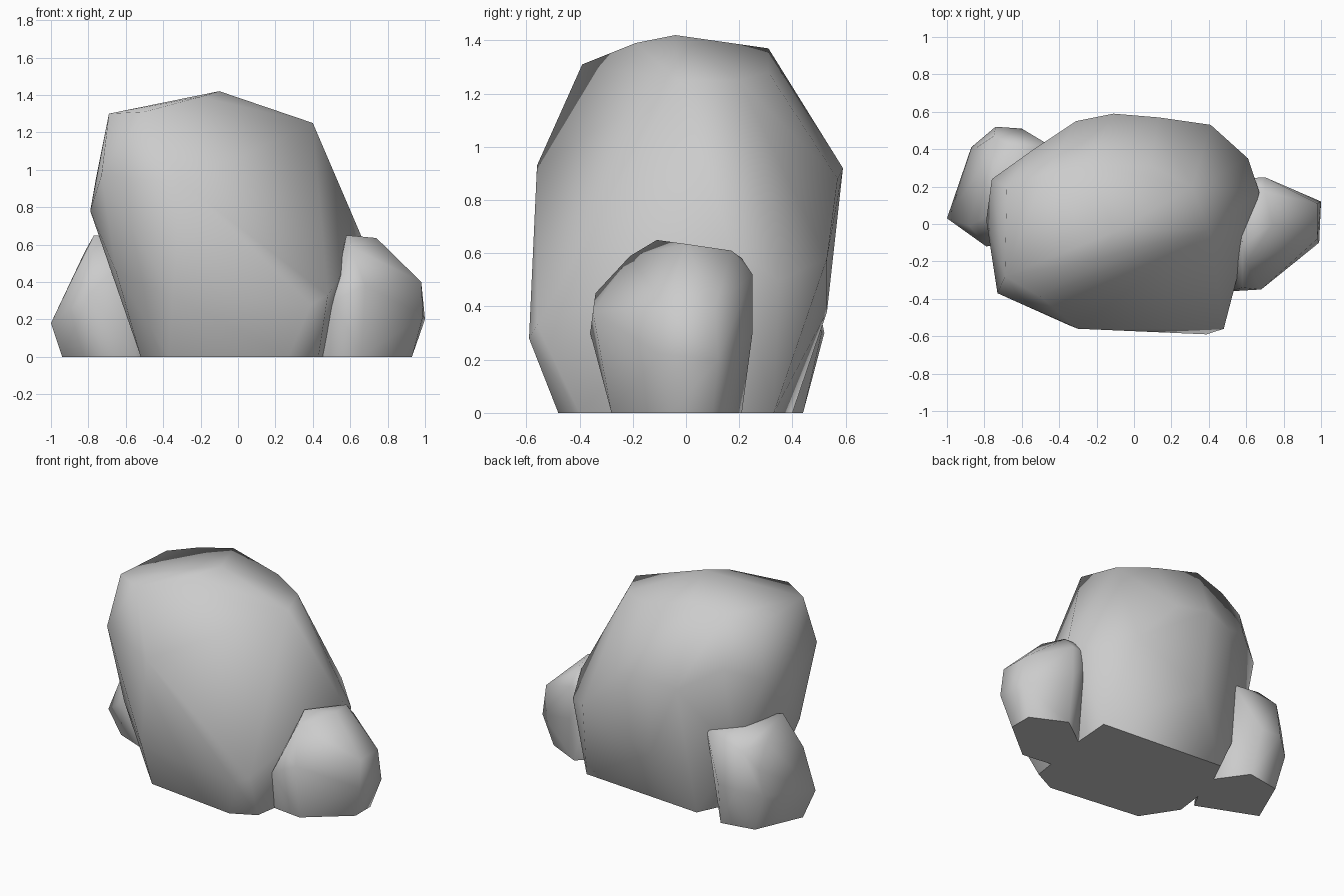
import bpy
import bmesh
import math
from mathutils import Vector

old = bpy.data.objects.get("Cube")
if old:
    bpy.data.objects.remove(old, do_unlink=True)

# Single stone colour
stone = bpy.data.materials.new("grey_stone")
stone.use_nodes = True
grey = (0.6, 0.6, 0.6, 1.0)
stone.diffuse_color = grey
stone.node_tree.nodes["Principled BSDF"].inputs["Base Color"].default_value = grey


def make_boulder(name, *rings):
    """Wrap a skin around the corner rings: soft sides, crisp flat underside."""
    bm = bmesh.new()
    for ring in rings:
        for corner in ring:
            bm.verts.new(Vector(corner))
    result = bmesh.ops.convex_hull(bm, input=bm.verts[:])
    inner = set(result["geom_interior"]) | set(result["geom_unused"])
    spare = [item for item in inner if isinstance(item, bmesh.types.BMVert)]
    bmesh.ops.delete(bm, geom=spare, context="VERTS")
    bmesh.ops.dissolve_limit(bm, angle_limit=math.radians(3),
                             verts=bm.verts[:], edges=bm.edges[:])
    bmesh.ops.recalc_face_normals(bm, faces=bm.faces[:])
    for face in bm.faces:
        face.smooth = face.normal.z > -.95
    for edge in bm.edges:
        edge.smooth = all(face.smooth for face in edge.link_faces)
    mesh = bpy.data.meshes.new(name)
    bm.to_mesh(mesh)
    bm.free()
    mesh.materials.append(stone)
    boulder = bpy.data.objects.new(name, mesh)
    bpy.context.collection.objects.link(boulder)


# Tall central boulder: foot, lower belly, shoulders, crown
foot = [(-.52, -.17, 0), (-.37, -.4, 0), (.27, -.48, 0), (.43, -.4, 0),
        (.5, .05, 0), (.52, .33, 0), (-.36, .4, 0), (-.48, .15, 0)]
belly = [(-.65, -.3, .45), (-.35, -.54, .32), (.39, -.59, .28), (.48, -.56, .33),
         (.57, -.1, .6), (.67, .17, .62), (.61, .35, .5),
         (.41, .53, .58), (-.1, .53, .38), (-.6, .33, .45)]
shoulders = [(-.73, -.37, .97), (-.3, -.56, .93), (.5, 0, .93),
             (.13, .57, .88), (-.11, .59, .92), (-.31, .55, .88),
             (-.55, .39, 1.02), (-.76, .24, .95), (-.79, .02, .78)]
crown = [(-.69, -.28, 1.3), (-.5, -.39, 1.31), (-.2, -.19, 1.39), (-.1, -.04, 1.42),
         (.4, -.03, 1.25), (.31, .2, 1.25), (.09, .31, 1.28), (-.25, .31, 1.37),
         (-.48, .27, 1.33), (-.68, .2, 1.28)]
make_boulder("main_boulder", foot, belly, shoulders, crown)

# Small boulder on the left side (+x)
foot = [(.42, -.25, 0), (.66, -.28, 0), (.93, -.06, 0), (.93, .1, 0),
        (.7, .21, 0), (.48, .05, 0)]
belly = [(.51, -.36, .3), (.68, -.35, .38), (.99, -.1, .22), (1, .12, .2),
         (.98, -.08, .4), (.98, .11, .4), (.7, .25, .3)]
crown = [(.58, -.34, .45), (.6, -.21, .59), (.58, -.11, .65), (.74, 0, .635),
         (.7, .17, .61), (.67, .21, .58), (.7, .25, .52), (.55, .24, .52)]
make_boulder("left_boulder", foot, belly, crown)

# Small boulder behind the right side (-x)
foot = [(-.55, -.08, 0), (-.94, .08, 0), (-.8, .4, 0), (-.57, .44, 0), (-.4, .2, 0)]
belly = [(-.79, -.12, .34), (-.9, -.03, .25), (-1, .03, .18), (-.88, -.01, .43),
         (-.87, .41, .25), (-.84, .41, .42), (-.74, .52, .3), (-.6, .51, .3)]
crown = [(-.77, .05, .65), (-.82, .3, .56), (-.75, .47, .55), (-.65, .42, .62),
         (-.45, .42, .6), (-.5, .1, .62)]
make_boulder("right_boulder", foot, belly, crown)
